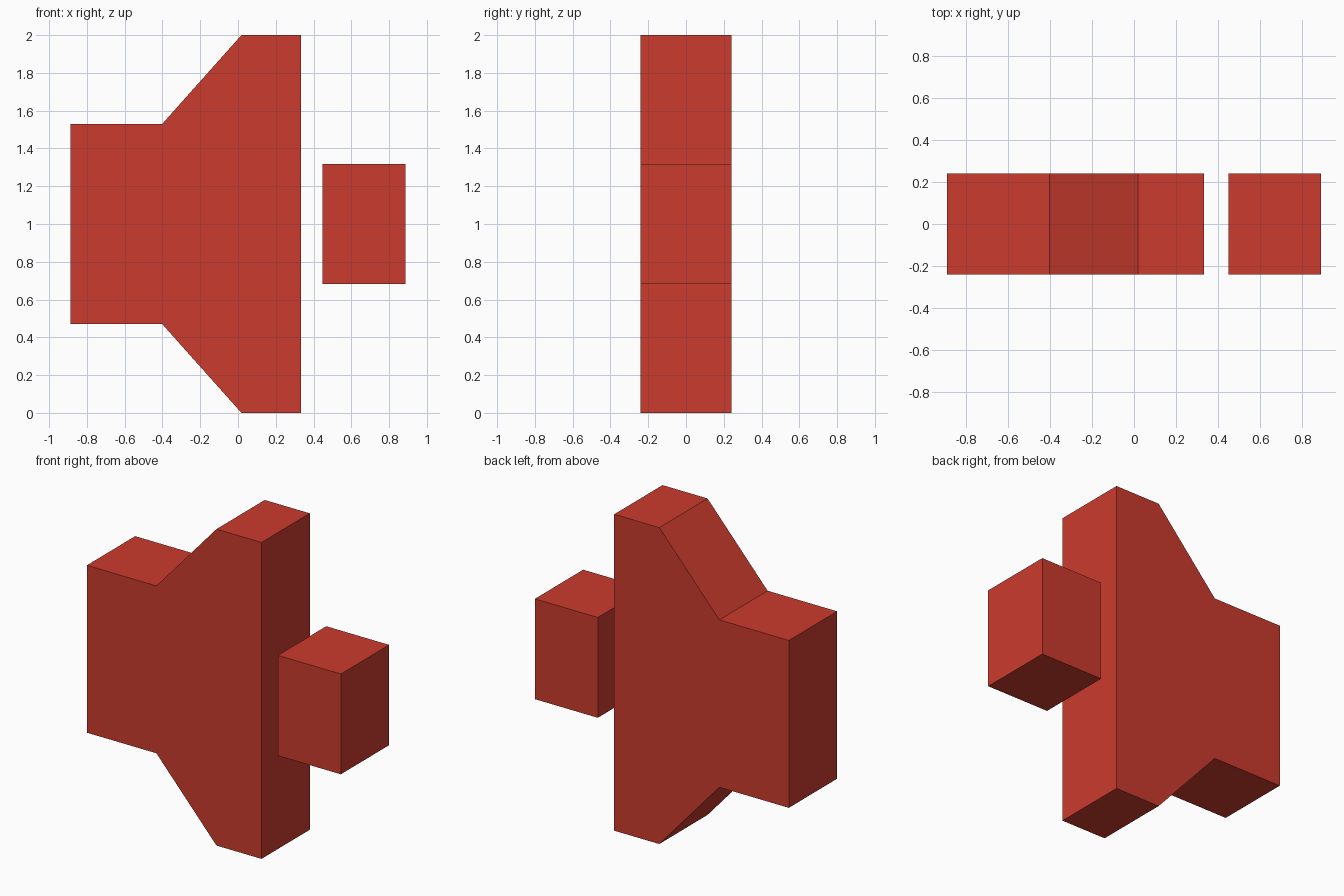
import bpy
import bmesh

if "Cube" in bpy.data.objects:
    bpy.data.objects.remove(bpy.data.objects["Cube"])

HALF_DEPTH = 0.241
MID_Z = 1.0

red = bpy.data.materials.new("signal red")
red.diffuse_color = (0.60, 0.044, 0.027, 1.0)
red.use_nodes = True
red.node_tree.nodes["Principled BSDF"].inputs["Base Color"].default_value = red.diffuse_color


def plate(name, upper_profile):
    """Extrude along y an outline given by its upper half, mirrored about MID_Z."""
    outline = [(x, MID_Z + h) for x, h in upper_profile]
    outline += [(x, MID_Z - h) for x, h in reversed(upper_profile)]
    bm = bmesh.new()
    face = bm.faces.new([bm.verts.new((x, -HALF_DEPTH, z)) for x, z in outline])
    ext = bmesh.ops.extrude_face_region(bm, geom=[face])
    moved = [v for v in ext["geom"] if isinstance(v, bmesh.types.BMVert)]
    bmesh.ops.translate(bm, verts=moved, vec=(0, 2 * HALF_DEPTH, 0))
    bmesh.ops.recalc_face_normals(bm, faces=bm.faces)
    mesh = bpy.data.meshes.new(name)
    bm.to_mesh(mesh)
    bm.free()
    mesh.materials.append(red)
    obj = bpy.data.objects.new(name, mesh)
    bpy.context.collection.objects.link(obj)
    return obj


# Speaker body: square back, flaring to a tall front rim
plate("speaker_horn", [(-0.888, 0.529), (-0.402, 0.529), (0.018, 1.0), (0.333, 1.0)])

# Separate block in front of the rim
plate("sound_block", [(0.448, 0.317), (0.888, 0.317)])
